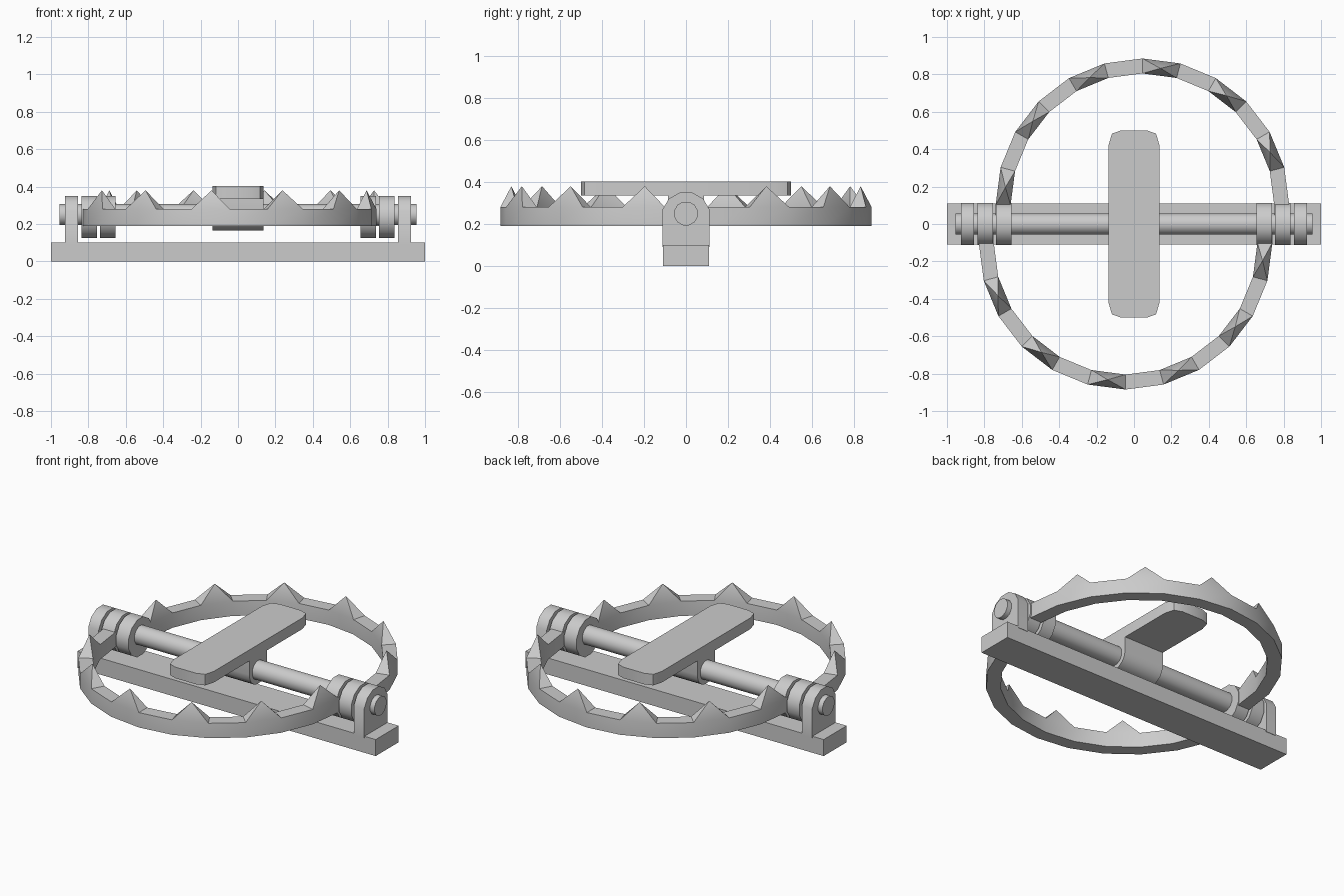
import bpy, bmesh
from math import radians, cos, sin, pi

if "Cube" in bpy.data.objects:
    bpy.data.objects.remove(bpy.data.objects["Cube"])


def finish(bm, name, smooth=True):
    bmesh.ops.recalc_face_normals(bm, faces=bm.faces)
    me = bpy.data.meshes.new(name)
    bm.to_mesh(me)
    bm.free()
    ob = bpy.data.objects.new(name, me)
    bpy.context.collection.objects.link(ob)
    if smooth:
        bpy.ops.object.select_all(action='DESELECT')
        ob.select_set(True)
        bpy.context.view_layer.objects.active = ob
        bpy.ops.object.shade_smooth_by_angle(angle=radians(32))
    return ob


def prism(name, pts, offset, smooth=True):
    """Extrude a closed 3D outline along an offset vector."""
    bm = bmesh.new()
    face = bm.faces.new([bm.verts.new(p) for p in pts])
    ext = bmesh.ops.extrude_face_region(bm, geom=[face], use_keep_orig=True)
    verts = [g for g in ext['geom'] if isinstance(g, bmesh.types.BMVert)]
    bmesh.ops.translate(bm, verts=verts, vec=offset)
    return finish(bm, name, smooth)


def arc(r, cz, n, a0, a1):
    """Arc points in the (y, z) plane, n steps between two degrees."""
    return [(r * cos(radians(a0 + (a1 - a0) * i / n)),
             cz + r * sin(radians(a0 + (a1 - a0) * i / n))) for i in range(n + 1)]


def x_prism(name, yz, x0, x1):
    return prism(name, [(x0, y, z) for y, z in yz], (x1 - x0, 0, 0))


# Base bar
x_prism("base_bar", [(-.11, 0), (.11, 0), (.11, .1), (-.11, .1)], -1, 1)

# Uprights with rounded tops, and jaw hubs
upright = [(-.1125, .09), (.1125, .09)] + arc(.1165, .2375, 5, 15, 165)
hub = arc(.1165, .2375, 12, 15, 375)[:-1]
for side, s in (("left", -1), ("right", 1)):
    x_prism(side + "_upright", upright, s * .855, s * .925)
    x_prism(side + "_outer_hub", hub, s * .755, s * .838)
    x_prism(side + "_inner_hub", hub, s * .655, s * .738)

# Pivot rod
x_prism("pivot_rod", arc(.058, .25, 12, 15, 375)[:-1], -.955, .955)

# Pressure plate with clipped corners, and the saddle that holds it
corner = [(.135, .425), (.118, .483), (.07, .5)]
outline = corner + [(-x, y) for x, y in reversed(corner)]
outline += [(-x, -y) for x, y in outline]
prism("pressure_plate", [(x, y, .335) for x, y in outline], (0, 0, .067))
x_prism("plate_saddle", [(.085, .34), (-.085, .34)] + arc(.085, .25, 8, 180, 360),
        -.135, .135)


def jaw(name, flip):
    """Half-ring band with a pyramid tooth on every other segment."""
    bm = bmesh.new()
    cx, r0, r1, z0, z1, zt = .045, .705, .785, .19, .28, .38

    def section(dx, y, ax, ay):
        return [bm.verts.new((flip * (cx + r * dx), flip * (y + r * ay), z))
                for r, z in ((r0, z0), (r1, z0), (r1, z1), (r0, z1))]

    secs = [section(1, .04, 1, 0)]
    for i in range(13):
        a = i * pi / 12
        secs.append(section(cos(a), .1, cos(a), sin(a)))
    secs.append(section(-1, .04, -1, 0))
    bm.faces.new(secs[0])
    bm.faces.new(secs[-1])
    for i, (p, q) in enumerate(zip(secs, secs[1:])):
        for k in (0, 1, 3):
            n = (k + 1) % 4
            bm.faces.new((p[k], p[n], q[n], q[k]))
        top = [p[2], q[2], q[3], p[3]]
        if i % 2 == 0 and 0 < i < 13:
            c = sum((v.co for v in top[1:]), top[0].co.copy()) / 4
            tip = bm.verts.new((c.x, c.y, zt))
            for k in range(4):
                bm.faces.new((top[k], top[(k + 1) % 4], tip))
        else:
            bm.faces.new(top)
    finish(bm, name)


# Two interlocking jaws
jaw("back_jaw", 1)
jaw("front_jaw", -1)
